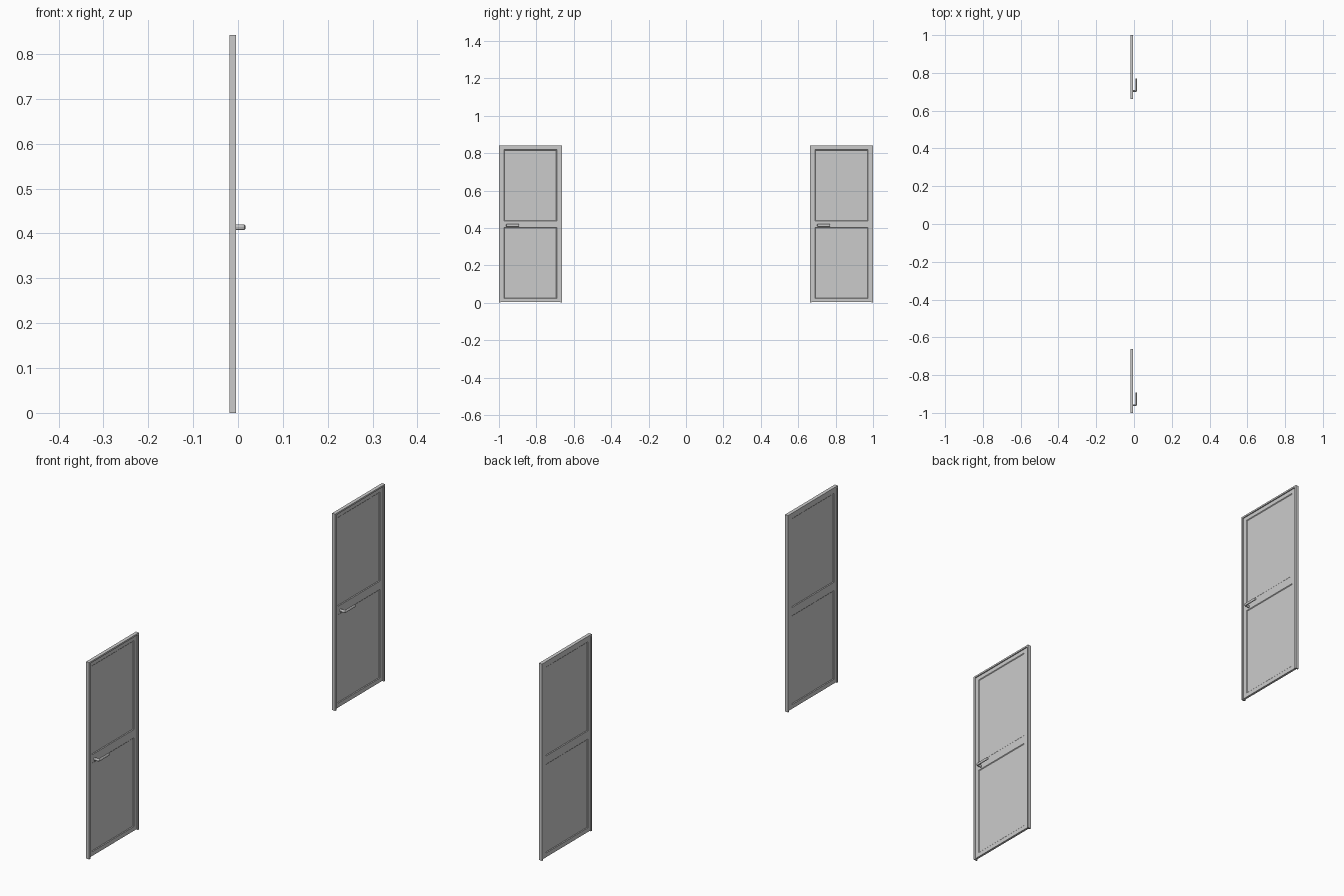
import bpy, bmesh

if "Cube" in bpy.data.objects:
    bpy.data.objects.remove(bpy.data.objects["Cube"])

W, H = 0.337, 0.842          # overall door width and height
XB, XF = -0.019, -0.004      # back and front of the frame
J = 0.007                    # frame thickness
LB, LF = -0.0175, -0.008     # back and front of the leaf


def finish(name, bm):
    bmesh.ops.remove_doubles(bm, verts=bm.verts, dist=1e-6)
    bmesh.ops.recalc_face_normals(bm, faces=bm.faces)
    me = bpy.data.meshes.new(name)
    bm.to_mesh(me)
    bm.free()
    ob = bpy.data.objects.new(name, me)
    bpy.context.collection.objects.link(ob)
    return ob


def door_frame(name, y0):
    # U-shaped jamb and head, open at the floor
    bm = bmesh.new()
    prof = [(0, 0), (0, H), (W, H), (W, 0), (W - J, 0), (W - J, H - J), (J, H - J), (J, 0)]
    f = bm.faces.new([bm.verts.new((XB, y0 + y, z)) for y, z in prof])
    r = bmesh.ops.extrude_face_region(bm, geom=[f], use_keep_orig=True)
    for v in r["geom"]:
        if isinstance(v, bmesh.types.BMVert):
            v.co.x = XF
    return finish(name, bm)


def door_leaf(name, y0):
    # stiles and rails as a grid, with two sunk panels on each face
    bm = bmesh.new()
    ys = [J + 0.0005, 0.026, W - 0.028, W - J - 0.0005]
    zs = [0.004, 0.022, 0.402, 0.437, 0.818, H - J - 0.0005]
    panels = []
    for x in (LB, LF):
        for i in range(3):
            for k in range(5):
                q = [(i, k), (i + 1, k), (i + 1, k + 1), (i, k + 1)]
                if x == LB:
                    q.reverse()
                f = bm.faces.new([bm.verts.new((x, y0 + ys[a], zs[b])) for a, b in q])
                if i == 1 and k in (1, 3):
                    panels.append(f)
    bm.normal_update()
    # sloped moulding around each panel
    for f in panels:
        bmesh.ops.inset_individual(bm, faces=[f], thickness=0.004, depth=-0.0025)
    bmesh.ops.remove_doubles(bm, verts=bm.verts, dist=1e-6)
    # close the leaf edges
    bmesh.ops.bridge_loops(bm, edges=[e for e in bm.edges if e.is_boundary])
    return finish(name, bm)


def handle(name, y0):
    # bent lever, slightly taller than deep
    cu = bpy.data.curves.new(name, 'CURVE')
    cu.dimensions = '3D'
    cu.bevel_depth = 0.0042
    cu.bevel_resolution = 3
    cu.use_fill_caps = True
    sp = cu.splines.new('POLY')
    pts = [(LF, 0.041), (0.009, 0.041), (0.0118, 0.0425), (0.013, 0.046), (0.013, 0.107)]
    sp.points.add(len(pts) - 1)
    for p, (x, y) in zip(sp.points, pts):
        p.co = (x, y, 0, 1)
    ob = bpy.data.objects.new(name, cu)
    bpy.context.collection.objects.link(ob)
    ob.location = (0, y0, 0.414)
    ob.scale.z = 1.5
    bpy.ops.object.select_all(action='DESELECT')
    ob.select_set(True)
    bpy.context.view_layer.objects.active = ob
    bpy.ops.object.convert(target='MESH')
    bpy.ops.object.shade_smooth_by_angle()


# two identical doors at either end
for side, y0 in (("left", -1.0), ("right", 1.0 - W)):
    door_frame(side + "_door_frame", y0)
    door_leaf(side + "_door_leaf", y0)
    handle(side + "_door_handle", y0)
